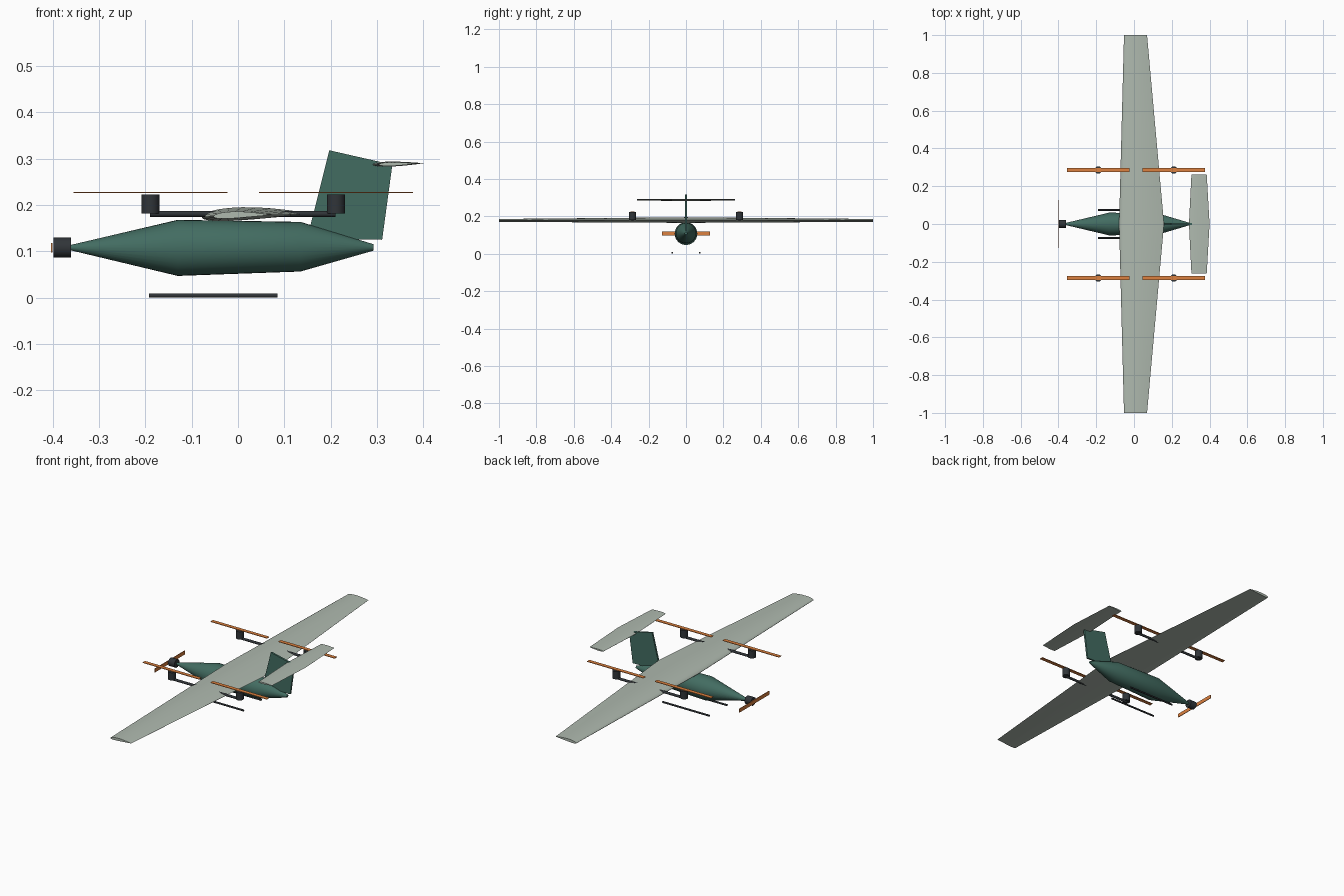
import bpy, bmesh, math
from mathutils import Matrix, Vector

if "Cube" in bpy.data.objects:
    bpy.data.objects.remove(bpy.data.objects["Cube"])


def material(name, rgb):
    m = bpy.data.materials.new(name)
    m.diffuse_color = (*rgb, 1)
    m.use_nodes = True
    m.node_tree.nodes["Principled BSDF"].inputs["Base Color"].default_value = m.diffuse_color
    return m


GREEN = material("green_paint", (0.055, 0.15, 0.12))
PALE = material("pale_grey_green", (0.43, 0.49, 0.43))
DARK = material("dark_carbon", (0.03, 0.035, 0.04))
ORANGE = material("orange_blade", (0.72, 0.22, 0.05))


def finish(name, bm, mat, smooth=True):
    bmesh.ops.recalc_face_normals(bm, faces=bm.faces)
    mesh = bpy.data.meshes.new(name)
    bm.to_mesh(mesh)
    bm.free()
    ob = bpy.data.objects.new(name, mesh)
    bpy.context.collection.objects.link(ob)
    mesh.materials.append(mat)
    if smooth:
        bpy.ops.object.select_all(action='DESELECT')
        bpy.context.view_layer.objects.active = ob
        ob.select_set(True)
        bpy.ops.object.shade_smooth_by_angle(angle=math.radians(30))
    return ob


def loft(name, rings, mat, smooth=True):
    """Skin a list of closed rings and cap both ends."""
    bm = bmesh.new()
    loops = [[bm.verts.new(p) for p in ring] for ring in rings]
    n = len(loops[0])
    for a, b in zip(loops, loops[1:]):
        for i in range(n):
            j = (i + 1) % n
            bm.faces.new((a[i], a[j], b[j], b[i]))
    bm.faces.new(loops[0])
    bm.faces.new(loops[-1])
    return finish(name, bm, mat, smooth)


def circle_x(x, z, r, n=32):
    return [(x, r * math.cos(2 * math.pi * i / n), z + r * math.sin(2 * math.pi * i / n))
            for i in range(n)]


def cylinder(name, centre, r, length, axis, mat, n=24):
    bm = bmesh.new()
    rot = Vector((0, 0, 1)).rotation_difference(Vector(axis)).to_matrix().to_4x4()
    bmesh.ops.create_cone(bm, cap_ends=True, segments=n, radius1=r, radius2=r,
                          depth=length, matrix=Matrix.Translation(centre) @ rot)
    return finish(name, bm, mat)


def box(name, centre, size, mat):
    bm = bmesh.new()
    bmesh.ops.create_cube(bm, size=1, matrix=Matrix.Translation(centre) @ Matrix.Diagonal((*size, 1)))
    return finish(name, bm, mat, False)


def airfoil(y, x_le, x_te, z_mid, thick, camber=0.02, tilt=0.025, n=12):
    """Closed cambered section, leading edge towards -x, sharp at the back."""
    chord = x_te - x_le

    def point(t, side):
        half = 5 * thick * (0.2969 * math.sqrt(t) - 0.126 * t - 0.3516 * t**2
                            + 0.2843 * t**3 - 0.1015 * t**4)
        line = camber * 4 * t * (1 - t) + tilt * (t - 0.25)
        return (x_le + t * chord, y, z_mid + chord * (line + side * half))

    ts = [(1 - math.cos(math.pi * i / n)) / 2 for i in range(n + 1)]
    return [point(t, 1) for t in reversed(ts)] + [point(t, -1) for t in ts[1:]]


# Fuselage: straight-sided body of revolution
loft("fuselage", [circle_x(-0.36, 0.108, 0.006), circle_x(-0.13, 0.1075, 0.0605),
                  circle_x(0.135, 0.11, 0.0535), circle_x(0.292, 0.1085, 0.007)], GREEN)

# Main wing and high tailplane, tapered about the centre
loft("main_wing", [airfoil(-1, -0.053, 0.069, 0.176, 0.12),
                   airfoil(0, -0.079, 0.159, 0.176, 0.12),
                   airfoil(1, -0.053, 0.069, 0.176, 0.12)], PALE)
loft("tailplane", [airfoil(-0.263, 0.304, 0.385, 0.288, 0.10, 0),
                   airfoil(0, 0.291, 0.40, 0.288, 0.10, 0),
                   airfoil(0.263, 0.304, 0.385, 0.288, 0.10, 0)], PALE)

# Tail fin
fin = [(0.149, 0.127), (0.311, 0.125), (0.333, 0.287), (0.197, 0.318)]
loft("tail_fin", [[(x, y, z) for x, z in fin] for y in (-0.005, 0.005)], GREEN, False)

# Lift booms, lift motors and rotors, landing skids
for side, s in (("left", 1), ("right", -1)):
    y = 0.286 * s
    cylinder(f"boom_{side}", (0.0105, y, 0.181), 0.0065, 0.40, (1, 0, 0), DARK, 16)
    for end, x in (("front", -0.189), ("rear", 0.211)):
        cylinder(f"lift_motor_{end}_{side}", (x, y, 0.202), 0.0195, 0.041, (0, 0, 1), DARK)
        box(f"lift_rotor_{end}_{side}", (x, y, 0.227), (0.332, 0.02, 0.003), ORANGE)
    cylinder(f"skid_{side}", (-0.053, 0.074 * s, 0.0048), 0.0048, 0.277, (1, 0, 0), DARK, 12)

# Nose motor and propeller
cylinder("nose_motor", (-0.379, 0, 0.108), 0.0215, 0.037, (1, 0, 0), DARK)
box("nose_propeller", (-0.402, 0, 0.108), (0.003, 0.254, 0.02), ORANGE)
